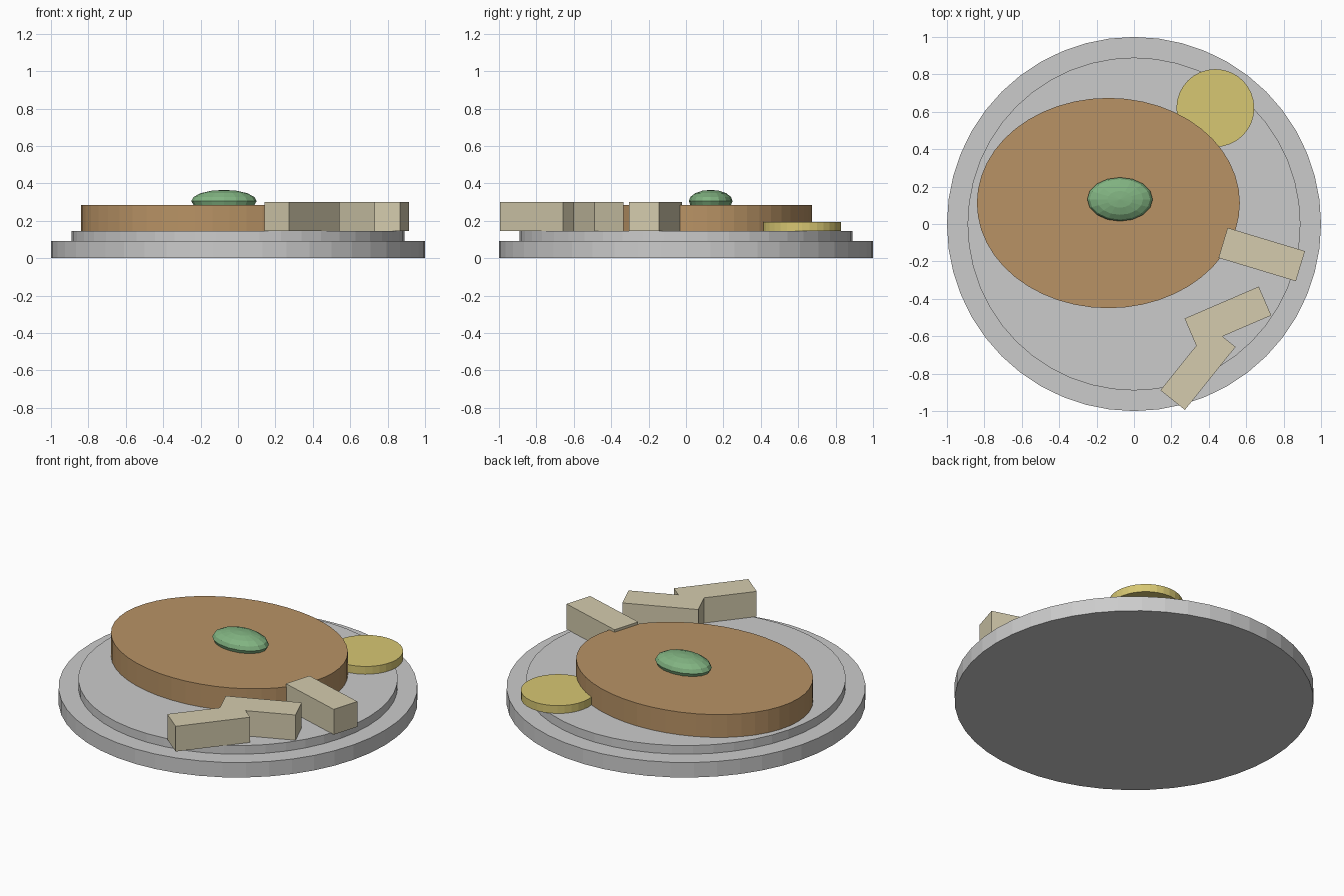
import bpy
from math import radians

if "Cube" in bpy.data.objects:
    bpy.data.objects.remove(bpy.data.objects["Cube"])


def finish(name, color=None):
    ob = bpy.context.object
    ob.name = name
    if color:
        mat = bpy.data.materials.new(name + "_color")
        mat.diffuse_color = (*color, 1)
        mat.use_nodes = True
        mat.node_tree.nodes["Principled BSDF"].inputs["Base Color"].default_value = mat.diffuse_color
        ob.data.materials.append(mat)
    return ob


def disc(name, x, y, rx, ry, z0, z1, color=None, sides=48):
    bpy.ops.mesh.primitive_cylinder_add(vertices=sides, radius=1, depth=1,
                                        location=(x, y, (z0 + z1) / 2))
    bpy.context.object.scale = (rx, ry, z1 - z0)
    return finish(name, color)


# Stepped plate
disc("plate_base", 0, 0, 1, 1, 0, 0.092)
disc("plate_top", 0, 0, 0.89, 0.89, 0.09, 0.145)

# Oval cutlet and lemon slice
disc("cutlet", -0.137, 0.112, 0.703, 0.562, 0.144, 0.285, (0.48, 0.29, 0.13))
disc("lemon_slice", 0.435, 0.62, 0.208, 0.208, 0.144, 0.193, (0.68, 0.57, 0.17), 32)

# Herb garnish
bpy.ops.mesh.primitive_uv_sphere_add(segments=16, ring_count=8, radius=1,
                                     location=(-0.075, 0.132, 0.305))
bpy.context.object.scale = (0.175, 0.117, 0.06)
finish("herb_garnish", (0.22, 0.45, 0.22))

# Fries: centre x, centre y, angle
for i, (x, y, a) in enumerate([(0.683, -0.163, -16.8),
                               (0.502, -0.497, 23.3),
                               (0.342, -0.773, 51.2)], 1):
    bpy.ops.mesh.primitive_cube_add(size=1, location=(x, y, 0.2235),
                                    rotation=(0, 0, radians(a)))
    bpy.context.object.scale = (0.432, 0.168, 0.155)
    finish(f"fry_{i}", (0.66, 0.60, 0.42))
